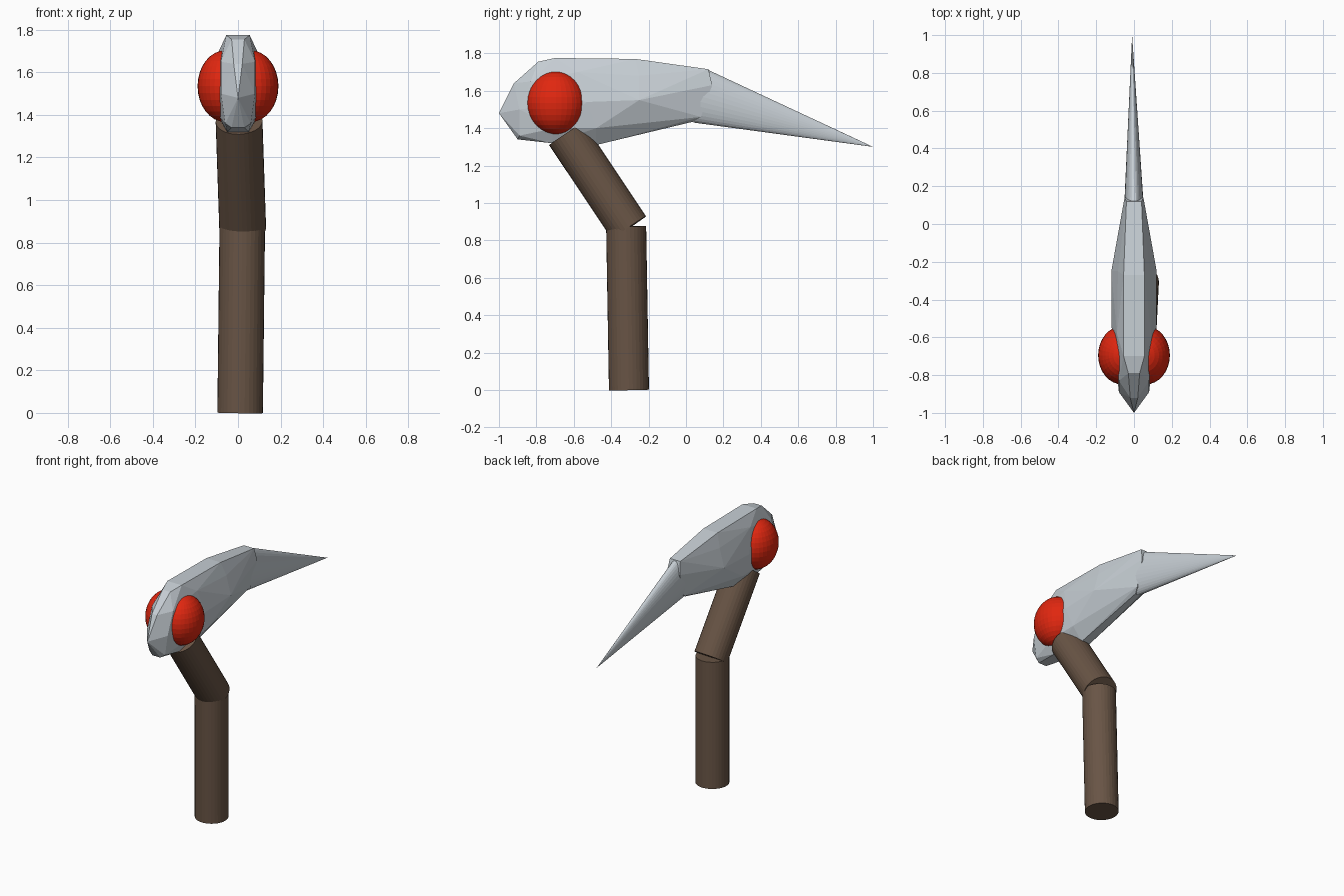
import bpy, bmesh
from mathutils import Vector, Matrix

if "Cube" in bpy.data.objects:
    bpy.data.objects.remove(bpy.data.objects["Cube"])


def material(name, rgb):
    m = bpy.data.materials.new(name)
    m.use_nodes = True
    color = (*rgb, 1)
    m.diffuse_color = color
    m.node_tree.nodes["Principled BSDF"].inputs["Base Color"].default_value = color
    return m


grey = material("pale grey", (0.57, 0.62, 0.66))
red = material("red", (0.75, 0.02, 0.005))
brown = material("brown", (0.14, 0.09, 0.06))


def finish(bm, name, mat):
    bmesh.ops.recalc_face_normals(bm, faces=bm.faces)
    mesh = bpy.data.meshes.new(name)
    bm.to_mesh(mesh)
    bm.free()
    mesh.materials.append(mat)
    obj = bpy.data.objects.new(name, mesh)
    bpy.context.collection.objects.link(obj)
    return obj


def tapered_rod(name, start, end, r1, r2, mat, squash=1.0):
    """Round rod or spike between two points; squash narrows it in x."""
    start, end = Vector(start), Vector(end)
    axis = (end - start).normalized()
    side = Vector((0, 1, 0)).cross(axis) if abs(axis.z) > 0.9 else Vector((1, 0, 0))
    side = (side - axis * side.dot(axis)).normalized()
    frame = Matrix((side, axis.cross(side), axis)).transposed().to_4x4()
    bm = bmesh.new()
    bmesh.ops.create_cone(bm, cap_ends=True, segments=32, radius1=r1, radius2=r2,
                          depth=(end - start).length)
    place = Matrix.Translation((start + end) / 2) @ frame @ Matrix.Diagonal((squash, 1, 1, 1))
    bmesh.ops.transform(bm, matrix=place, verts=bm.verts)
    bmesh.ops.remove_doubles(bm, verts=bm.verts, dist=0.0001)
    return finish(bm, name, mat)


# Two-piece bent handle
tapered_rod("lower_handle", (0.01, -0.305, 0), (0.02, -0.32, 0.875), 0.107, 0.107, brown)
tapered_rod("upper_handle", (0.022, -0.305, 0.868), (0.005, -0.64, 1.37), 0.11, 0.11, brown)

# Faceted head: hull around mirrored corner points (half width, y, z)
corners = [
    (0.0, -1.0, 1.48), (0.02, -0.92, 1.64), (0.03, -0.79, 1.755),
    (0.055, -0.70, 1.775), (0.055, -0.27, 1.77), (0.04, 0.12, 1.715),
    (0.08, -0.89, 1.50), (0.08, -0.83, 1.65), (0.06, -0.89, 1.36),
    (0.03, -0.90, 1.34), (0.05, -0.72, 1.32), (0.03, -0.48, 1.31),
    (0.095, -0.70, 1.40), (0.12, -0.53, 1.54), (0.10, -0.48, 1.40),
    (0.09, -0.58, 1.70), (0.085, -0.25, 1.68), (0.12, -0.25, 1.55),
    (0.05, 0.14, 1.63), (0.04, 0.08, 1.46), (0.02, 0.04, 1.435),
]
bm = bmesh.new()
for w, y, z in corners:
    for s in ((1, -1) if w else (1,)):
        bm.verts.new((s * w, y, z))
hull = bmesh.ops.convex_hull(bm, input=bm.verts)
loose = [v for v in bm.verts if not v.link_faces]
bmesh.ops.delete(bm, geom=loose, context='VERTS')
finish(bm, "head", grey)

# Long flattened spike at the back
tapered_rod("tail_spike", (0, 0.08, 1.57), (-0.01, 1.0, 1.30), 0.146, 0.0, grey, 0.36)

# Bulging eyes
for label, s in (("left", 1), ("right", -1)):
    bm = bmesh.new()
    bmesh.ops.create_uvsphere(bm, u_segments=32, v_segments=16, radius=1)
    place = Matrix.Translation((s * 0.06, -0.695, 1.535)) @ Matrix.Diagonal((0.13, 0.155, 0.168, 1))
    bmesh.ops.transform(bm, matrix=place, verts=bm.verts)
    finish(bm, label + "_eye", red)
